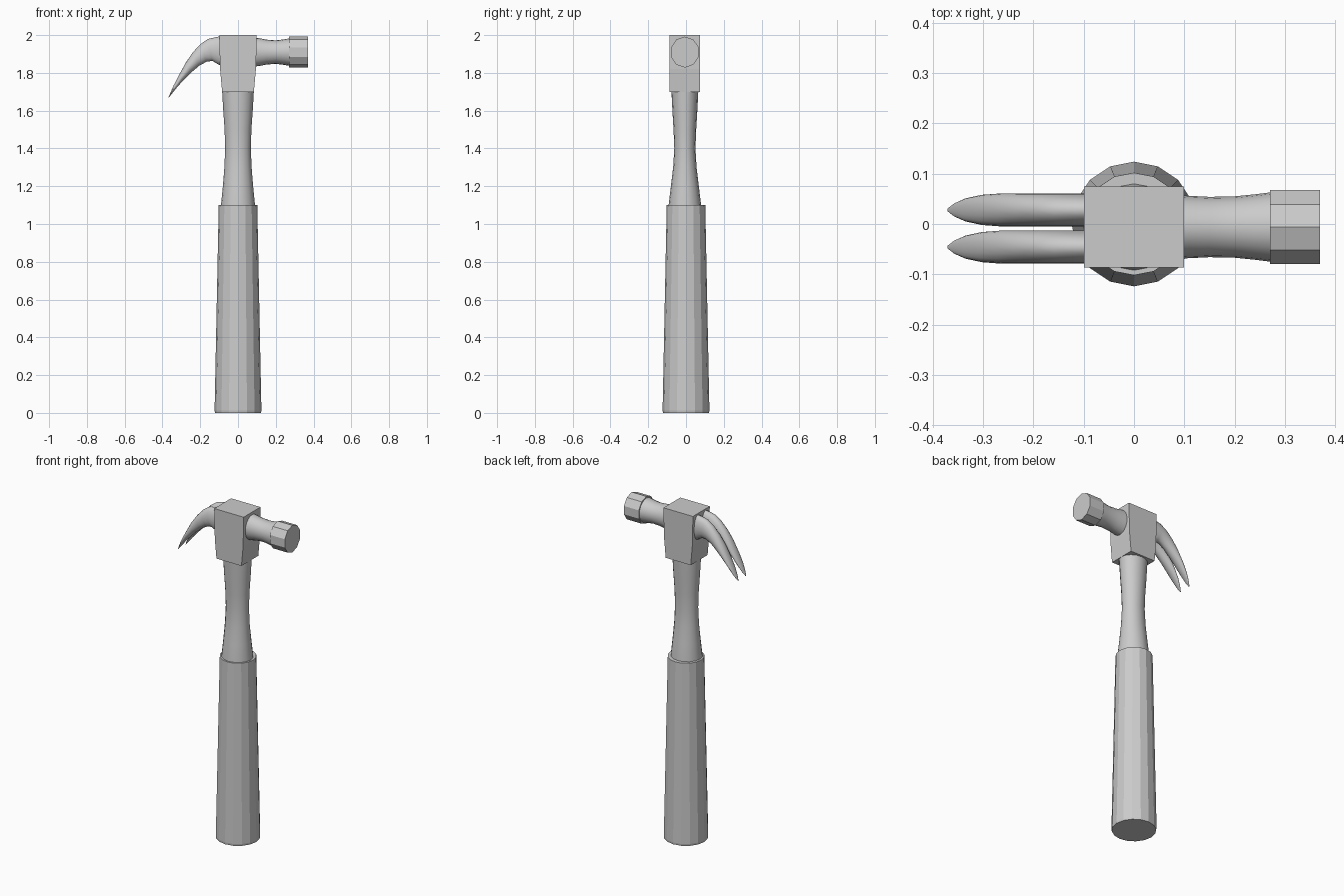
import bpy, bmesh, math
from mathutils import Vector

if "Cube" in bpy.data.objects:
    bpy.data.objects.remove(bpy.data.objects["Cube"])


def loft(name, rings, smooth=False):
    """Skin a list of equal-length vertex rings and cap both ends."""
    bm = bmesh.new()
    rows = [[bm.verts.new(p) for p in ring] for ring in rings]
    n = len(rows[0])
    for a, b in zip(rows, rows[1:]):
        for i in range(n):
            j = (i + 1) % n
            bm.faces.new((a[i], a[j], b[j], b[i]))
    bm.faces.new(rows[0])
    bm.faces.new(rows[-1])
    bmesh.ops.recalc_face_normals(bm, faces=bm.faces)
    mesh = bpy.data.meshes.new(name)
    bm.to_mesh(mesh)
    bm.free()
    ob = bpy.data.objects.new(name, mesh)
    bpy.context.collection.objects.link(ob)
    if smooth:
        bpy.ops.object.select_all(action='DESELECT')
        ob.select_set(True)
        bpy.context.view_layer.objects.active = ob
        bpy.ops.object.shade_smooth_by_angle(angle=math.radians(50))
    return ob


def ellipse(centre, u, v, n):
    """Ring of n points around centre with half-axes u and v."""
    c, u, v = Vector(centre), Vector(u), Vector(v)
    return [c + u * math.cos(2 * math.pi * i / n) + v * math.sin(2 * math.pi * i / n)
            for i in range(n)]


def upright(profile, y, n):
    """Rings from (z, x radius, y radius)."""
    return [ellipse((0, y, z), (rx, 0, 0), (0, ry, 0), n) for z, rx, ry in profile]


def sideways(profile, n):
    """Rings along x from (x, y radius, z radius)."""
    return [ellipse((x, HEAD_Y, 1.91), (0, 0, rz), (0, ry, 0), n) for x, ry, rz in profile]


HEAD_Y = -0.006

# Handle: faceted grip and waisted shaft
loft("grip", upright([(0, .122, .122), (.012, .124, .124), (1.10, .102, .102)], 0, 16))
loft("shaft", upright([(1.06, .092, .088), (1.10, .09, .086), (1.2, .08, .074),
                       (1.3, .072, .062), (1.4, .068, .056), (1.5, .071, .06),
                       (1.6, .078, .066), (1.72, .085, .072)], HEAD_Y, 16), True)

# Head block, narrowing towards the shaft
block = [(1.70, .084), (1.82, .095), (2.0, .099)]
loft("head_block", [[(sx * x, HEAD_Y + sy * .081, z) for sx, sy in
                     ((-1, -1), (1, -1), (1, 1), (-1, 1))] for z, x in block])

# Striking end: smooth neck and ten-sided face
loft("striking_neck", sideways([(.08, .063, .077), (.11, .062, .074), (.15, .06, .066),
                                (.2, .061, .062), (.24, .065, .067), (.28, .07, .074)], 20), True)
loft("striking_face", sideways([(.27, .077, .082), (.37, .077, .082)], 10))

# Two claws: outer (x, z), inner (x, z), half width
claw = [((-.08, 1.993), (-.08, 1.835), .033),
        ((-.11, 1.991), (-.105, 1.845), .033),
        ((-.16, 1.979), (-.135, 1.863), .033),
        ((-.20, 1.951), (-.165, 1.860), .033),
        ((-.238, 1.910), (-.205, 1.838), .033),
        ((-.275, 1.857), (-.25, 1.800), .033),
        ((-.31, 1.793), (-.295, 1.755), .030),
        ((-.34, 1.735), (-.33, 1.715), .023),
        ((-.36, 1.690), (-.355, 1.683), .013),
        ((-.371, 1.664), (-.37, 1.665), .003)]
for side, y in (("back", .028), ("front", -.046)):
    rings = []
    for (ox, oz), (ix, iz), w in claw:
        rings.append(ellipse(((ox + ix) / 2, y, (oz + iz) / 2),
                             ((ox - ix) / 2, 0, (oz - iz) / 2), (0, w, 0), 16))
    loft("claw_" + side, rings, True)
